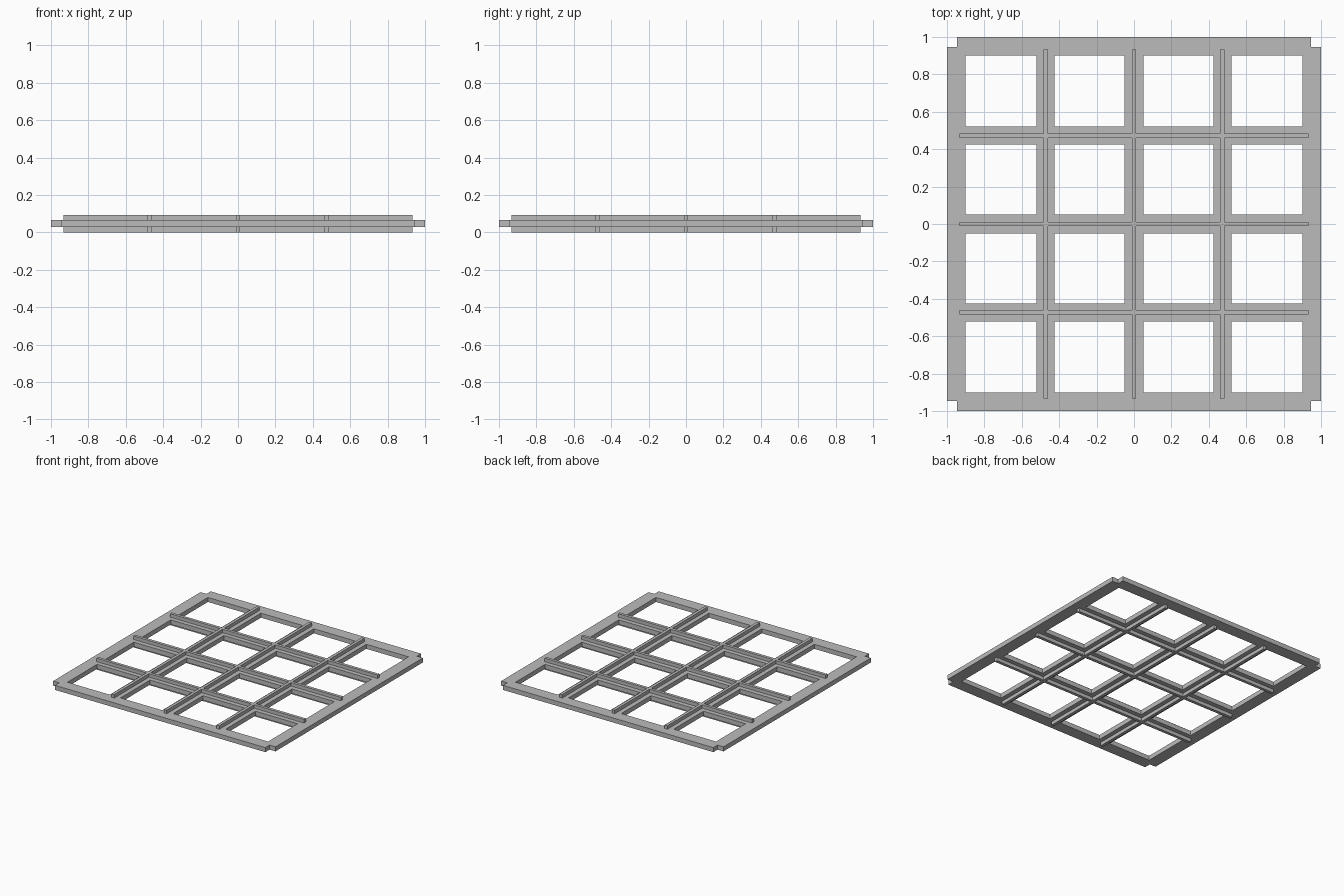
import bpy
import bmesh

if "Cube" in bpy.data.objects:
    bpy.data.objects.remove(bpy.data.objects["Cube"])

grey = bpy.data.materials.new("grey")
grey.diffuse_color = (0.5, 0.5, 0.5, 1)
grey.use_nodes = True
grey.node_tree.nodes["Principled BSDF"].inputs["Base Color"].default_value = grey.diffuse_color


def lattice(name, coords, keep, z0, z1):
    """Extrude the kept cells of a square grid from z0 to z1."""
    bm = bmesh.new()
    n = len(coords)
    v = [[bm.verts.new((x, y, z0)) for y in coords] for x in coords]
    for i in range(n - 1):
        for j in range(n - 1):
            if keep(i, j):
                bm.faces.new((v[i][j], v[i + 1][j], v[i + 1][j + 1], v[i][j + 1]))
    bmesh.ops.delete(bm, geom=[p for p in bm.verts if not p.link_faces], context='VERTS')
    geo = bmesh.ops.extrude_face_region(bm, geom=bm.faces[:], use_keep_orig=True)["geom"]
    bmesh.ops.translate(bm, vec=(0, 0, z1 - z0),
                        verts=[g for g in geo if isinstance(g, bmesh.types.BMVert)])
    bmesh.ops.recalc_face_normals(bm, faces=bm.faces[:])
    me = bpy.data.meshes.new(name)
    bm.to_mesh(me)
    bm.free()
    me.materials.append(grey)
    ob = bpy.data.objects.new(name, me)
    bpy.context.collection.objects.link(ob)
    return ob


PLATE_Z0, PLATE_Z1, TOP = 0.028, 0.065, 0.093

# Flat frame: four by four square openings and notched corners
half = [0.05, 0.425, 0.522, 0.902, 0.946, 1.0]
frame_lines = [-c for c in reversed(half)] + half
last = len(frame_lines) - 2
openings = {2, 4, 6, 8}
ends = {0, last}
lattice("frame", frame_lines,
        lambda i, j: not (i in openings and j in openings) and not (i in ends and j in ends),
        PLATE_Z0, PLATE_Z1)

# Crossing ribs above and below the frame
w = 0.012
rib_lines = [-0.933] + [c + s for c in (-0.473, 0, 0.473) for s in (-w, w)] + [0.933]
for name, z0, z1 in (("upper_ribs", PLATE_Z1, TOP), ("lower_ribs", 0, PLATE_Z0)):
    lattice(name, rib_lines, lambda i, j: i % 2 == 1 or j % 2 == 1, z0, z1)
